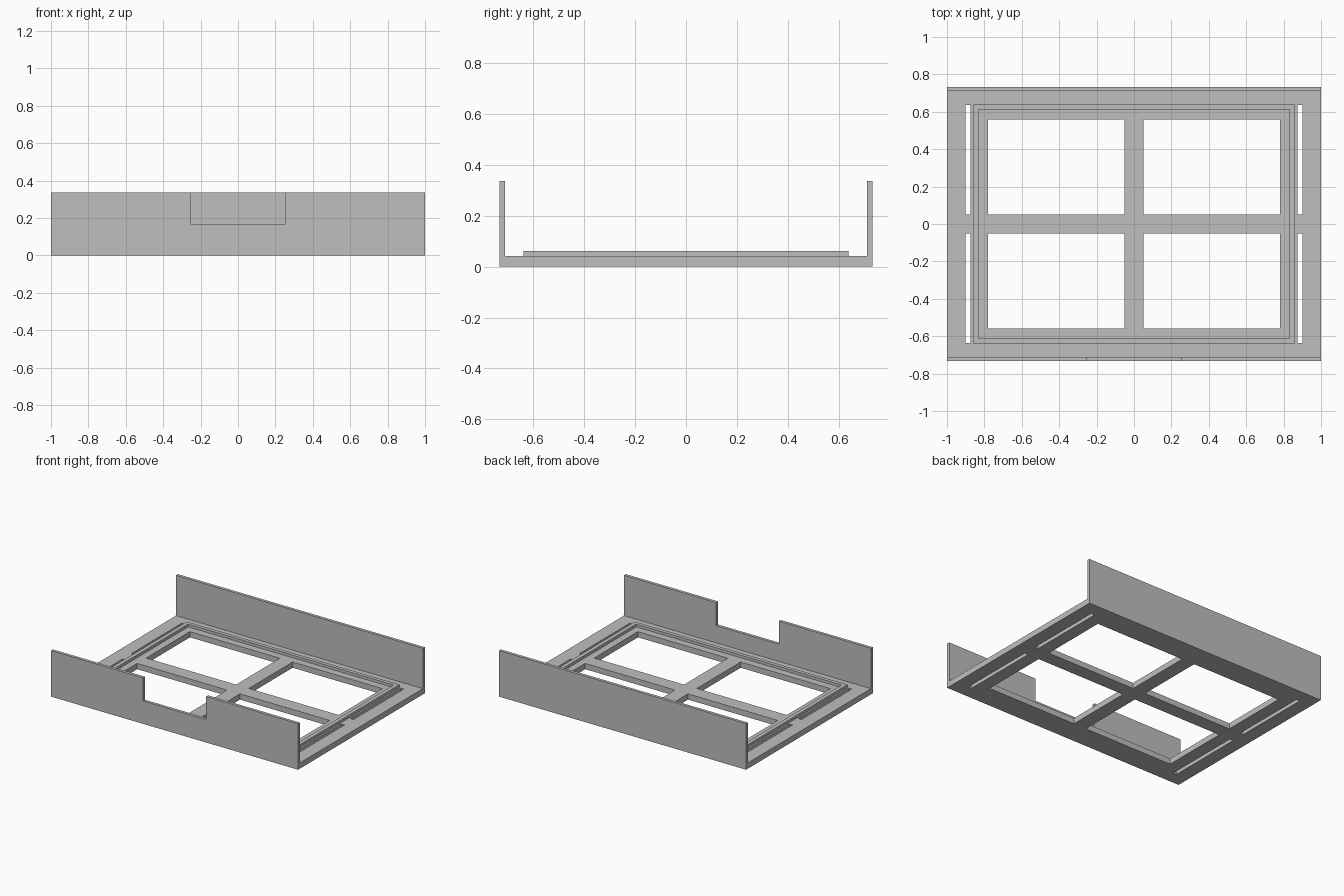
import bpy, bmesh
from mathutils import Vector

if "Cube" in bpy.data.objects:
    bpy.data.objects.remove(bpy.data.objects["Cube"])

W, D = 1.0, 0.733          # half width, half depth
WALL = 0.022               # wall thickness
BASE, RIDGE, TOP = 0.042, 0.062, 0.337

grey = bpy.data.materials.new("light grey")
grey.diffuse_color = (0.52, 0.52, 0.52, 1)
grey.use_nodes = True
grey.node_tree.nodes["Principled BSDF"].inputs["Base Color"].default_value = grey.diffuse_color


def sheet(name, us, vs, keep, point, thickness):
    """Solid sheet on a u/v grid; cells where keep(u, v) is false stay open."""
    bm = bmesh.new()
    grid = [[bm.verts.new(point(u, v)) for v in vs] for u in us]
    for i in range(len(us) - 1):
        for j in range(len(vs) - 1):
            if keep((us[i] + us[i + 1]) / 2, (vs[j] + vs[j + 1]) / 2):
                bm.faces.new((grid[i][j], grid[i + 1][j],
                              grid[i + 1][j + 1], grid[i][j + 1]))
    bmesh.ops.delete(bm, geom=[v for v in bm.verts if not v.link_faces], context='VERTS')
    ext = bmesh.ops.extrude_face_region(bm, geom=bm.faces[:], use_keep_orig=True)
    bmesh.ops.translate(bm, vec=Vector(thickness),
                        verts=[g for g in ext["geom"] if isinstance(g, bmesh.types.BMVert)])
    bmesh.ops.recalc_face_normals(bm, faces=bm.faces[:])
    mesh = bpy.data.meshes.new(name)
    bm.to_mesh(mesh)
    bm.free()
    mesh.materials.append(grey)
    obj = bpy.data.objects.new(name, mesh)
    bpy.context.collection.objects.link(obj)
    return obj


def mirrored(values):
    return [-v for v in reversed(values)] + list(values)


# Base tray: four windows around a cross, and two slots along each side
def tray_solid(x, y):
    x, y = abs(x), abs(y)
    window = 0.052 < x < 0.78 and 0.052 < y < 0.558
    slot = 0.873 < x < 0.90 and 0.052 < y < 0.635
    return not (window or slot)


sheet("base_tray", mirrored([0.052, 0.78, 0.873, 0.90, W]),
      mirrored([0.052, 0.558, 0.635, D]), tray_solid,
      lambda x, y: (x, y, 0), (0, 0, BASE))

# Raised locating rim around the windows
sheet("raised_rim", mirrored([0.832, 0.861]), mirrored([0.612, 0.639]),
      lambda x, y: abs(x) > 0.832 or abs(y) > 0.612,
      lambda x, y: (x, y, BASE), (0, 0, RIDGE - BASE))

# Front wall with a finger notch, and a plain back wall
sheet("front_wall", mirrored([0.255, W]), [BASE, 0.168, TOP],
      lambda x, z: abs(x) > 0.255 or z < 0.168,
      lambda x, z: (x, -D, z), (0, WALL, 0))
sheet("back_wall", [-W, W], [BASE, TOP], lambda x, z: True,
      lambda x, z: (x, D, z), (0, -WALL, 0))
